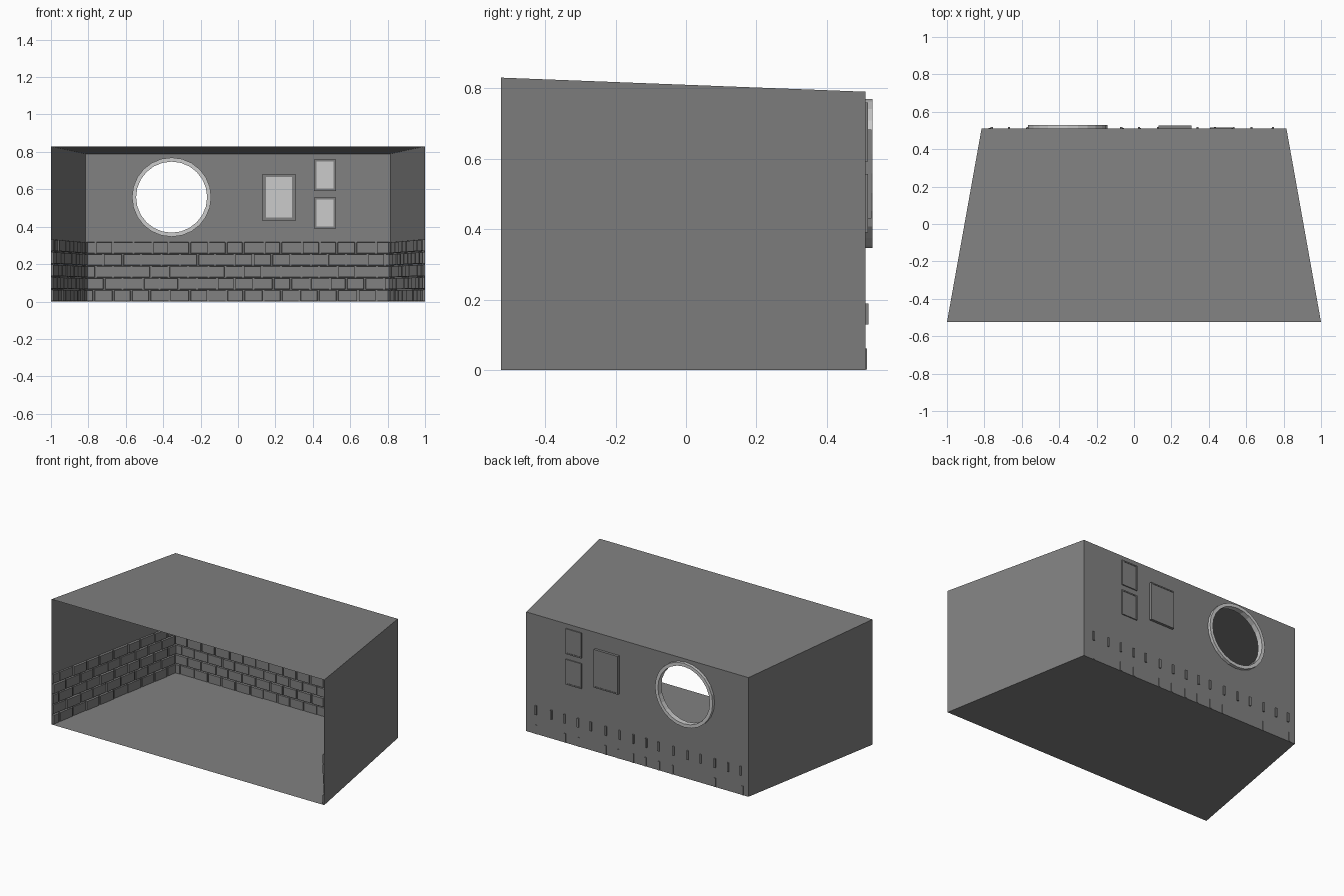
import bpy, bmesh, math, random
from mathutils import Vector

if "Cube" in bpy.data.objects:
    bpy.data.objects.remove(bpy.data.objects["Cube"])

random.seed(4)
FRONT, BACK = -0.525, 0.51
WF, WB = 1.0, 0.815          # half widths at front and back
HF, HB = 0.83, 0.79          # heights at front and back
HOLE = (-0.355, 0.558)       # round window centre
SIDES = 24


def material(name, grey):
    m = bpy.data.materials.new(name)
    m.diffuse_color = (grey, grey, grey, 1)
    m.use_nodes = True
    m.node_tree.nodes["Principled BSDF"].inputs["Base Color"].default_value = m.diffuse_color
    return m


DARK = material("dark_grey", 0.22)
LIGHT = material("light_grey", 0.55)


def finish(name, bm, mat=DARK):
    bmesh.ops.recalc_face_normals(bm, faces=bm.faces)
    mesh = bpy.data.meshes.new(name)
    bm.to_mesh(mesh)
    bm.free()
    mesh.materials.append(mat)
    ob = bpy.data.objects.new(name, mesh)
    bpy.context.collection.objects.link(ob)
    return ob


def panel(name, pts, mat=DARK):
    bm = bmesh.new()
    bm.faces.new([bm.verts.new(p) for p in pts])
    return finish(name, bm, mat)


def circle(r):
    return [(HOLE[0] + r * math.cos(2 * math.pi * i / SIDES),
             HOLE[1] + r * math.sin(2 * math.pi * i / SIDES)) for i in range(SIDES)]


def rect(x0, x1, z0, z1, inset=0):
    return [(x0 + inset, z0 + inset), (x1 - inset, z0 + inset),
            (x1 - inset, z1 - inset), (x0 + inset, z1 - inset)]


def frame(name, loops, mat):
    """Closed ring skinned through outlines, each given as (xz points, y)."""
    bm = bmesh.new()
    vs = [[bm.verts.new((x, y, z)) for x, z in pts] for pts, y in loops]
    n = len(vs[0])
    for a, b in zip(vs, vs[1:] + vs[:1]):
        for i in range(n):
            j = (i + 1) % n
            bm.faces.new((a[i], a[j], b[j], b[i]))
    return finish(name, bm, mat)


# room shell, open at the front
panel("floor", [(-WF, FRONT, 0), (WF, FRONT, 0), (WB, BACK, 0), (-WB, BACK, 0)])
panel("roof", [(-WF, FRONT, HF), (WF, FRONT, HF), (WB, BACK, HB), (-WB, BACK, HB)])
for side, s in (("left", -1), ("right", 1)):
    panel(side + "_wall", [(s * WF, FRONT, 0), (s * WB, BACK, 0),
                           (s * WB, BACK, HB), (s * WF, FRONT, HF)])

# back wall with round opening
bm = bmesh.new()
edges = []
for loop in (rect(-WB, WB, 0, HB), circle(0.2)):
    v = [bm.verts.new((x, BACK, z)) for x, z in loop]
    edges += [bm.edges.new((v[i], v[(i + 1) % len(v)])) for i in range(len(v))]
bmesh.ops.triangle_fill(bm, use_beauty=True, use_dissolve=False, edges=edges)
finish("back_wall", bm)

# round window frame
frame("round_window_frame", [(circle(0.212), 0.53), (circle(0.212), 0.494),
                             (circle(0.19), 0.494), (circle(0.19), 0.53)], LIGHT)

# pictures on the back wall: frame, pane and backing
for name, box, w, back in (("large_picture", (0.132, 0.308, 0.43, 0.683), 0.018, 0.527),
                           ("upper_picture", (0.407, 0.523, 0.592, 0.76), 0.012, 0.517),
                           ("lower_picture", (0.407, 0.523, 0.39, 0.557), 0.012, 0.517)):
    frame(name + "_frame", [(rect(*box), back), (rect(*box), 0.495),
                            (rect(*box, w), 0.495), (rect(*box, w), 0.502),
                            (rect(*box, 0.008), 0.502), (rect(*box, 0.008), back)], DARK)
    panel(name + "_pane", [(x, 0.501, z) for x, z in rect(*box, w)], LIGHT)
    panel(name + "_backing", [(x, back - 0.003, z) for x, z in rect(*box, 0.008)])


def brick_wall(name, p0, p1, inward, s0, s1, length):
    """Staggered bricks from floor corner p0 to p1; s0, s1 scale the heights."""
    p0, p1, inward = Vector(p0), Vector(p1), Vector(inward).normalized()
    total = (p1 - p0).length
    bm = bmesh.new()

    def point(u, z, d):
        t = u / total
        p = p0.lerp(p1, t) + inward * d
        return p + Vector((0, 0, z * (s0 + (s1 - s0) * t)))

    def block(u0, u1, z0, z1, d0, d1, taper):
        a = [bm.verts.new(point(u, z, d0)) for u, z in rect(u0, u1, z0, z1)]
        b = [bm.verts.new(point(u, z, d1)) for u, z in rect(u0, u1, z0, z1, taper)]
        bm.faces.new(b)
        bm.faces.new(a)
        for i in range(4):
            j = (i + 1) % 4
            bm.faces.new((a[i], a[j], b[j], b[i]))

    for row in range(5):
        z0, z1 = row * 0.064 + 0.001, row * 0.064 + 0.061
        start = 0.0 if row % 2 else -length / 2
        count = math.ceil((total - start) / length)
        cuts = [start + i * length + random.uniform(-.008, .008) for i in range(count + 1)]
        for u0, u1 in zip(cuts, cuts[1:]):
            u0, u1 = max(u0, 0), min(u1, total)
            if u1 - u0 > 0.02:
                depth = random.uniform(0.009, 0.014)
                block(u0 + 0.004, u1 - 0.004, z0, z1, 0, depth, 0.002)
        # upright joint strips, some showing through the back
        for u in cuts[1:-1]:
            out = 0.001
            if name.startswith("back"):
                if row == 2:
                    out = -0.008
                elif row == 0 and random.random() < 0.6:
                    out = -0.004
            block(u - 0.006, u + 0.006, z0, z1, out, 0.005, 0)
    finish(name, bm)


# brick cladding on the lower walls
brick_wall("back_bricks", (-WB, BACK, 0), (WB, BACK, 0), (0, -1, 0), 1, 1, 0.1)
for side, s in (("left", -1), ("right", 1)):
    brick_wall(side + "_bricks", (s * WF, FRONT, 0), (s * WB, BACK, 0),
               (-s * (BACK - FRONT), -(WF - WB), 0), HF / HB, 1, 0.115)
